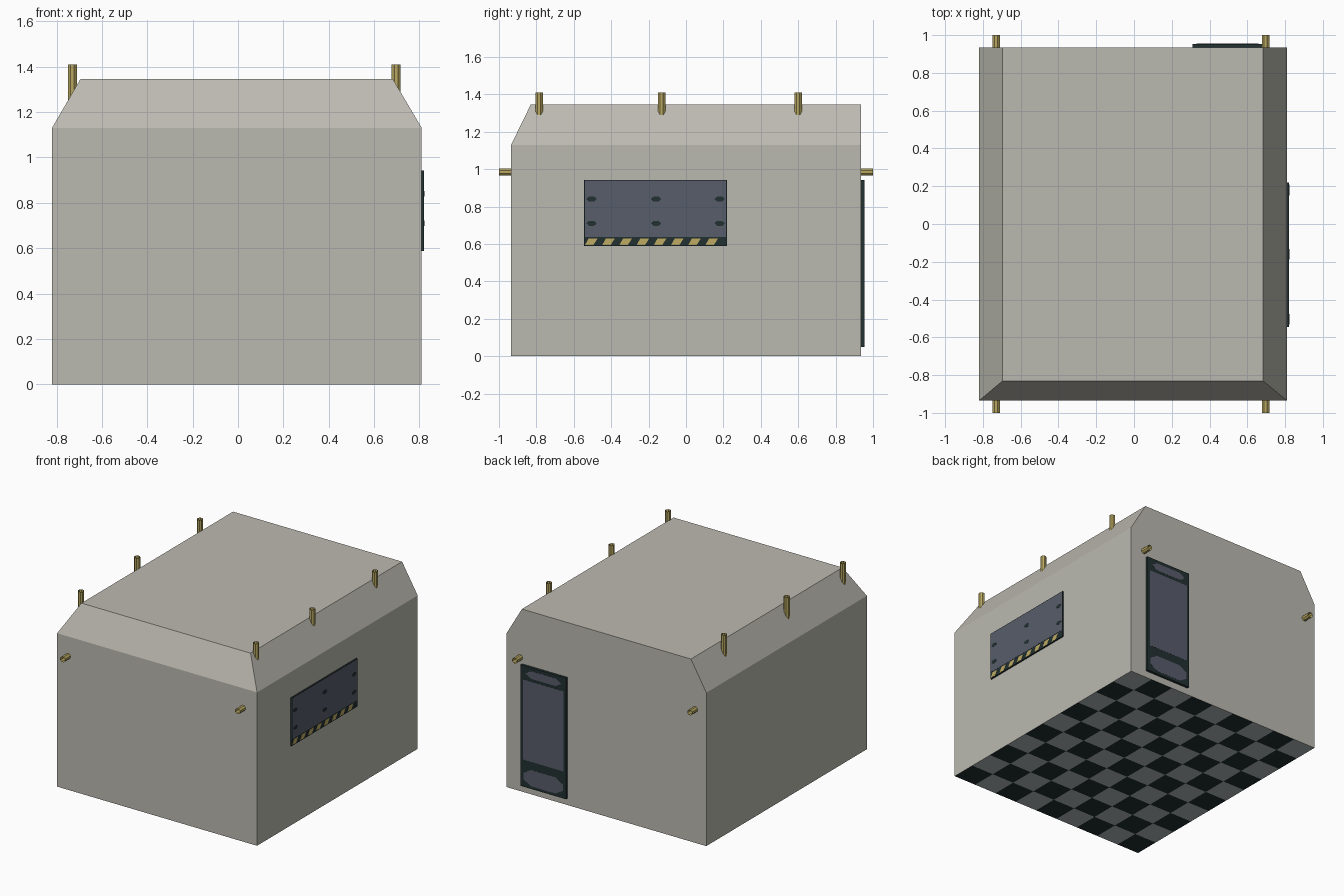
import bpy, bmesh, math
from mathutils import Matrix, Vector

if "Cube" in bpy.data.objects:
    bpy.data.objects.remove(bpy.data.objects["Cube"])


def material(name, rgb):
    m = bpy.data.materials.new(name)
    m.diffuse_color = (*rgb, 1)
    m.use_nodes = True
    m.node_tree.nodes["Principled BSDF"].inputs["Base Color"].default_value = m.diffuse_color
    return m


WALL = material("warm grey wall", (0.50, 0.49, 0.435))
BRASS = material("dull brass", (0.48, 0.39, 0.12))
YELLOW = material("stripe yellow", (0.52, 0.41, 0.125))
FRAME = material("dark teal frame", (0.016, 0.030, 0.031))
GLASS = material("blue grey panel", (0.098, 0.110, 0.147))
TILE = material("grey tile", (0.42, 0.46, 0.48))
BLACK = material("black tile", (0.015, 0.026, 0.026))

X0, X1, Y0, Y1 = -0.82, 0.81, -0.935, 0.935


def finish(name, bm, *mats):
    me = bpy.data.meshes.new(name)
    bm.to_mesh(me)
    bm.free()
    for m in mats:
        me.materials.append(m)
    ob = bpy.data.objects.new(name, me)
    bpy.context.collection.objects.link(ob)
    return ob


def plate(name, outline, axis, base, thick, mat):
    """Extrude a 2D outline (u, z) outward from the right (x) or back (y) wall."""
    out = Vector((1, 0, 0)) if axis == "x" else Vector((0, 1, 0))
    along = Vector((0, 1, 0)) if axis == "x" else Vector((1, 0, 0))
    bm = bmesh.new()
    face = bm.faces.new([bm.verts.new(out * base + along * u + Vector((0, 0, z)))
                         for u, z in outline])
    ext = bmesh.ops.extrude_face_region(bm, geom=[face])
    bmesh.ops.translate(bm, vec=out * thick,
                        verts=[g for g in ext["geom"] if isinstance(g, bmesh.types.BMVert)])
    bmesh.ops.recalc_face_normals(bm, faces=bm.faces)
    return finish(name, bm, mat)


def rect(u0, u1, z0, z1):
    return [(u0, z0), (u1, z0), (u1, z1), (u0, z1)]


def cut_rect(u0, u1, z0, z1, c):
    """Rectangle with cut corners."""
    return [(u0 + c, z0), (u1 - c, z0), (u1, z0 + c * 0.6), (u1, z1 - c * 0.6),
            (u1 - c, z1), (u0 + c, z1), (u0, z1 - c * 0.6), (u0, z0 + c * 0.6)]


def tube(name, center, axis, length):
    """Open-ended eight-sided tube."""
    bm = bmesh.new()
    rot = Matrix.Rotation(math.pi / 2, 4, "X") if axis == "y" else Matrix()
    turn = Matrix.Rotation(math.pi / 8, 4, "Z")
    bmesh.ops.create_cone(bm, cap_ends=False, segments=8, radius1=0.021, radius2=0.021,
                          depth=length, matrix=Matrix.Translation(center) @ rot @ turn)
    return finish(name, bm, BRASS)


# Shell: walls, sloped shoulders on three sides, flat roof, open underneath
bm = bmesh.new()
rings = []
for x0, x1, y0, z in ((X0, X1, Y0, 0), (X0, X1, Y0, 1.13), (-0.695, 0.683, -0.83, 1.345)):
    rings.append([bm.verts.new(p) for p in
                  ((x0, y0, z), (x1, y0, z), (x1, Y1, z), (x0, Y1, z))])
for low, high in zip(rings, rings[1:]):
    for i in range(4):
        j = (i + 1) % 4
        bm.faces.new((low[i], low[j], high[j], high[i]))
bm.faces.new(rings[-1])
finish("cabin_shell", bm, WALL)

# Chequered floor, facing down
NX, NY = 9, 10
bm = bmesh.new()
grid = [[bm.verts.new((X0 + (X1 - X0) * i / NX, Y0 + (Y1 - Y0) * j / NY, 0))
         for j in range(NY + 1)] for i in range(NX + 1)]
for i in range(NX):
    for j in range(NY):
        f = bm.faces.new((grid[i][j], grid[i][j + 1], grid[i + 1][j + 1], grid[i + 1][j]))
        f.material_index = (i + j + 1) % 2
finish("chequered_floor", bm, TILE, BLACK)

# Brass tubes on the shoulders and on the front and back walls
for side, x in (("left", -0.73), ("right", 0.697)):
    for n, y in enumerate((-0.785, -0.13, 0.60)):
        tube(f"roof_tube_{side}_{n}", (x, y, 1.31), "z", 0.20)
    for end, y in (("front", -0.955), ("back", 0.955)):
        tube(f"{end}_tube_{side}", (x, y, 0.985), "y", 0.09)

# Window on the right wall: frame, panel, bolts, warning stripes
plate("window_frame", rect(-0.545, 0.22, 0.588, 0.942), "x", 0.80, 0.02, FRAME)
plate("window_panel", rect(-0.54, 0.215, 0.638, 0.938), "x", 0.819, 0.002, GLASS)
for u in (-0.505, -0.16, 0.18):
    for z in (0.71, 0.84):
        plate("window_bolt", [(u + 0.028 * math.cos(a * math.pi / 3),
                               z + 0.015 * math.sin(a * math.pi / 3)) for a in range(6)],
              "x", 0.820, 0.002, FRAME)
for n in range(8):
    u = -0.54 + 0.092 * n
    plate("warning_stripe", [(u, 0.594), (u + 0.045, 0.594), (u + 0.068, 0.63), (u + 0.02, 0.63)],
          "x", 0.819, 0.002, YELLOW)

# Door on the back wall: frame, long panel, upper and lower insets
plate("door_frame", rect(0.31, 0.68, 0.05, 0.942), "y", 0.925, 0.029, FRAME)
plate("door_panel", rect(0.33, 0.66, 0.25, 0.84), "y", 0.953, 0.002, GLASS)
plate("door_upper_inset", cut_rect(0.345, 0.645, 0.862, 0.918, 0.05), "y", 0.953, 0.002, GLASS)
plate("door_lower_inset", cut_rect(0.335, 0.655, 0.07, 0.19, 0.06), "y", 0.953, 0.002, GLASS)
